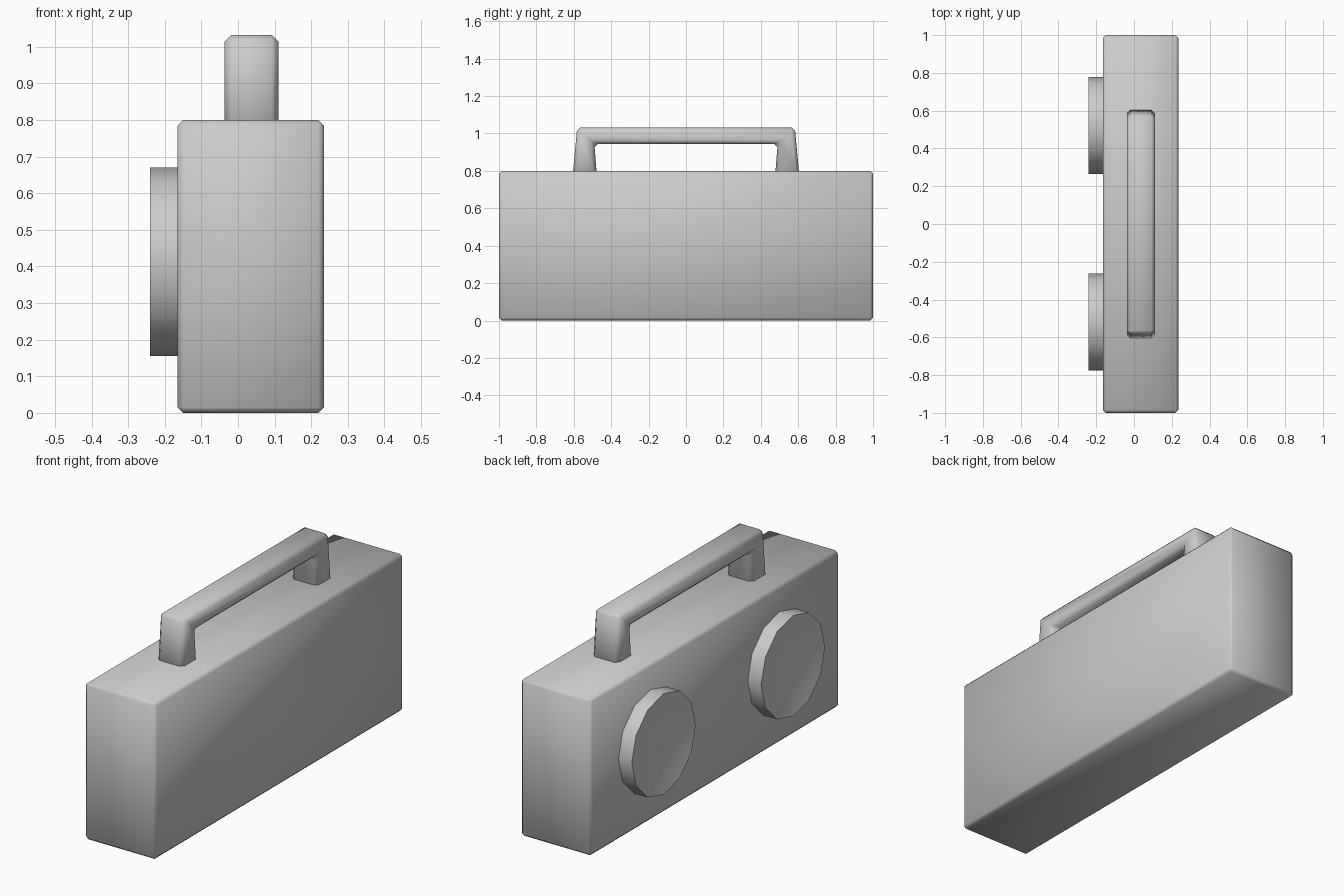
import bpy, bmesh, math

if "Cube" in bpy.data.objects:
    bpy.data.objects.remove(bpy.data.objects["Cube"])


def finish(name, bm, bevel=0.0, angle=30):
    bmesh.ops.recalc_face_normals(bm, faces=bm.faces)
    mesh = bpy.data.meshes.new(name)
    bm.to_mesh(mesh)
    bm.free()
    obj = bpy.data.objects.new(name, mesh)
    bpy.context.collection.objects.link(obj)
    bpy.ops.object.select_all(action='DESELECT')
    obj.select_set(True)
    bpy.context.view_layer.objects.active = obj
    if bevel:
        mod = obj.modifiers.new("edge_bevel", 'BEVEL')
        mod.width = bevel
        mod.segments = 1
        mod.limit_method = 'ANGLE'
        mod.angle_limit = math.radians(30)
        bpy.ops.object.modifier_apply(modifier=mod.name)
    bpy.ops.object.shade_smooth_by_angle(angle=math.radians(angle))
    return obj


def prism(name, profile, x0, x1, bevel, angle):
    """Extrude a (y, z) outline along x."""
    bm = bmesh.new()
    face = bm.faces.new([bm.verts.new((x0, y, z)) for y, z in profile])
    ext = bmesh.ops.extrude_face_region(bm, geom=[face])
    verts = [g for g in ext["geom"] if isinstance(g, bmesh.types.BMVert)]
    bmesh.ops.translate(bm, verts=verts, vec=(x1 - x0, 0, 0))
    return finish(name, bm, bevel, angle)


def speaker(name, y, z, sides=12):
    """Twelve-sided ring with a sunken cone and a domed centre."""
    profile = [(-0.165, 0.257), (-0.24, 0.257), (-0.20, 0.095), (-0.207, 0.05)]
    bm = bmesh.new()
    rings = []
    for x, r in profile:
        rings.append([bm.verts.new((x, y + r * math.sin(2 * math.pi * i / sides),
                                    z + r * math.cos(2 * math.pi * i / sides)))
                      for i in range(sides)])
    for a, b in zip(rings, rings[1:]):
        for i in range(sides):
            j = (i + 1) % sides
            bm.faces.new((a[i], a[j], b[j], b[i]))
    tip = bm.verts.new((-0.21, y, z))
    for i in range(sides):
        bm.faces.new((rings[-1][i], rings[-1][(i + 1) % sides], tip))
    bm.faces.new(rings[0])
    return finish(name, bm, angle=31)


# Cabinet
prism("cabinet", [(-1, 0), (1, 0), (1, 0.8), (-1, 0.8)], -0.165, 0.235, 0.015, 50)

# Carrying handle, one mirrored outline
half = [(0.477, 0.78), (0.605, 0.78), (0.582, 1.032)]
inner = (0.49, 0.945)
outline = [inner] + half + [(-y, z) for y, z in reversed(half)] + [(-inner[0], inner[1])]
prism("handle", outline, -0.037, 0.11, 0.018, 50)

# Pair of speakers
speaker("speaker_left", 0.522, 0.413)
speaker("speaker_right", -0.518, 0.413)
